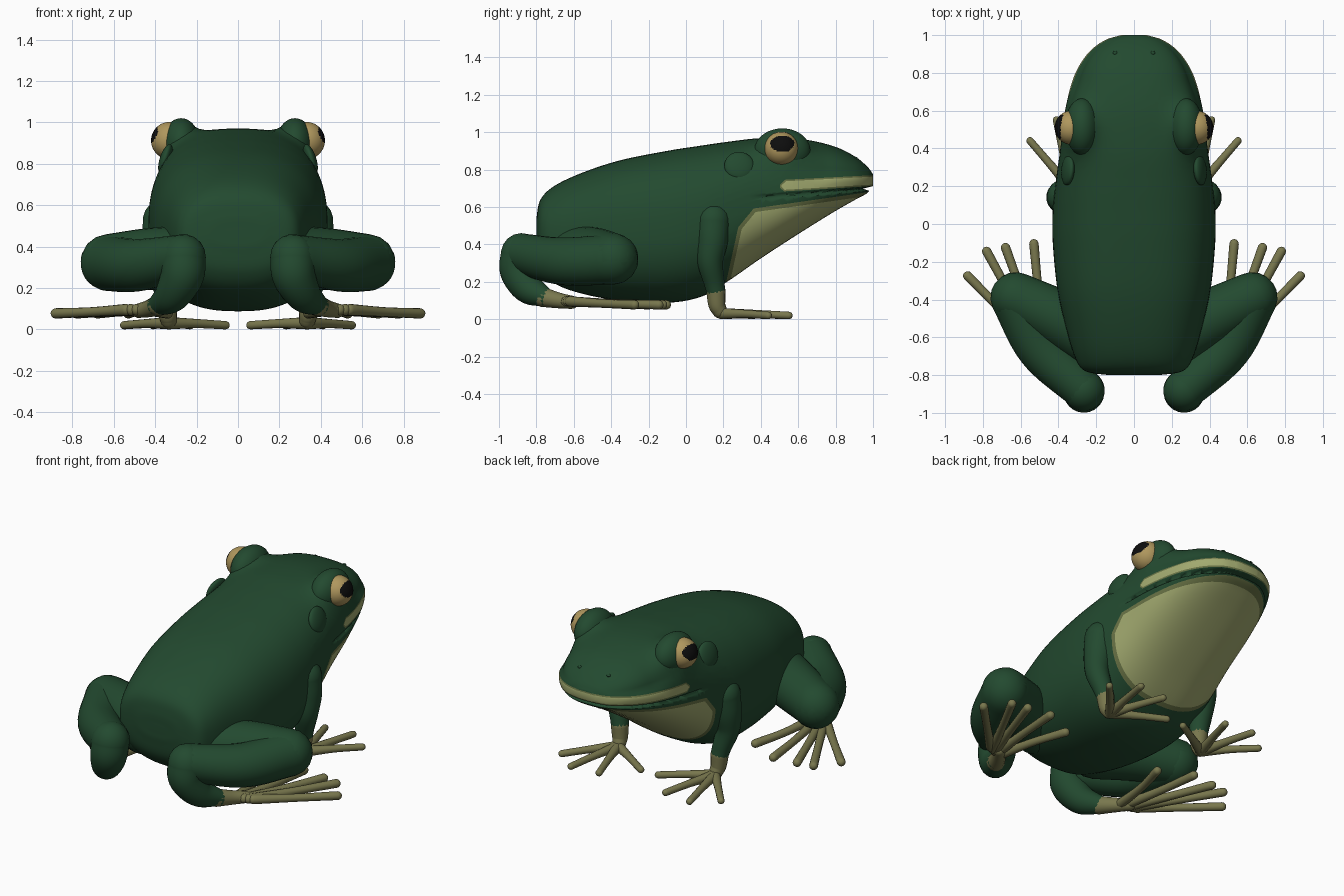
import bpy, bmesh, math
from mathutils import Vector, Quaternion

if "Cube" in bpy.data.objects:
    bpy.data.objects.remove(bpy.data.objects["Cube"])


def material(name, rgb):
    m = bpy.data.materials.new(name)
    m.diffuse_color = (*rgb, 1)
    m.use_nodes = True
    m.node_tree.nodes["Principled BSDF"].inputs["Base Color"].default_value = m.diffuse_color
    return m


GREEN = material("dark green skin", (0.0165, 0.068, 0.029))
BELLY = material("pale olive throat", (0.36, 0.40, 0.16))
EDGE = material("olive border", (0.14, 0.17, 0.06))
FEET = material("olive feet", (0.19, 0.185, 0.075))
GOLD = material("gold eye", (0.43, 0.31, 0.11))
BLACK = material("black pupil", (0.004, 0.004, 0.004))


def finish(name, bm, mats, mirror=False):
    bmesh.ops.recalc_face_normals(bm, faces=bm.faces)
    for f in bm.faces:
        f.smooth = True
    me = bpy.data.meshes.new(name)
    bm.to_mesh(me)
    bm.free()
    for m in mats:
        me.materials.append(m)
    ob = bpy.data.objects.new(name, me)
    bpy.context.collection.objects.link(ob)
    if mirror:
        ob.modifiers.new("Mirror", 'MIRROR').use_mirror_merge = False
    return ob


def spline(pts, steps):
    """Catmull-Rom through points of any dimension."""
    p = [Vector(q) for q in pts]
    p = [p[0] * 2 - p[1]] + p + [p[-1] * 2 - p[-2]]
    out = []
    for i in range(1, len(p) - 2):
        a, b, c, d = p[i - 1:i + 3]
        for k in range(steps):
            t = k / steps
            out.append(0.5 * (2 * b + (c - a) * t + (2 * a - 5 * b + 4 * c - d) * t * t
                              + (3 * b - a - 3 * c + d) * t ** 3))
    return out + [p[-2]]


def loft(bm, rings):
    vs = [[bm.verts.new(c) for c in r] for r in rings]
    n = len(vs[0])
    for a, b in zip(vs, vs[1:]):
        for j in range(n):
            bm.faces.new((a[j], a[(j + 1) % n], b[(j + 1) % n], b[j]))
    bm.faces.new(vs[0][::-1])
    bm.faces.new(vs[-1])


def tube(bm, pts, sides=20, steps=8):
    """Round-ended limb along (x, y, z, radius) points."""
    path = spline(pts, steps)
    pos = [q.xyz for q in path]
    tan = [(pos[min(i + 1, len(pos) - 1)] - pos[max(i - 1, 0)]).normalized()
           for i in range(len(pos))]
    stations = [(pos[i], tan[i], path[i].w) for i in range(len(pos))]
    cap = [math.radians(a) for a in (80, 60, 40, 20)]
    r0, r1 = path[0].w, path[-1].w
    head = [(pos[0] - tan[0] * r0 * math.sin(a), tan[0], r0 * math.cos(a)) for a in cap]
    tail = [(pos[-1] + tan[-1] * r1 * math.sin(a), tan[-1], r1 * math.cos(a)) for a in cap[::-1]]
    side, prev, rings = tan[0].orthogonal().normalized(), tan[0], []
    for c, t, r in head + stations + tail:
        side = prev.rotation_difference(t) @ side
        prev = t
        rings.append([c + Quaternion(t, 2 * math.pi * j / sides) @ side * r for j in range(sides)])
    loft(bm, rings)


def limb(name, paths, mat, sides=20):
    bm = bmesh.new()
    for p in paths:
        tube(bm, p, sides)
    return finish(name, bm, [mat], True)


def ball(name, centre, radii, mats, rot=(0, 0, 0), rule=None):
    bm = bmesh.new()
    bmesh.ops.create_uvsphere(bm, u_segments=64, v_segments=40, radius=1)
    for v in bm.verts:
        e = Vector(a * b for a, b in zip(v.co, radii))
        v.co = Quaternion((0, 1, 0), rot[1]) @ (Quaternion((0, 0, 1), rot[2]) @ e) + Vector(centre)
    if rule:
        for f in bm.faces:
            f.material_index = rule(f.calc_center_median())
    return finish(name, bm, mats, True)


# Lines in the side view (y, z): used to cut and colour the skin
class Line:
    def __init__(self, a, b, shift=0.0):
        self.no = Vector((0, a[1] - b[1], b[0] - a[0])).normalized()
        self.co = Vector((0, *a)) + self.no * shift

    def d(self, p):
        return (p - self.co).dot(self.no)

    def cut(self, bm):
        faces = [f for f in bm.faces if f.calc_center_median().y > 0.15]
        geom = faces + list({e for f in faces for e in f.edges}) + list({v for f in faces for v in f.verts})
        bmesh.ops.bisect_plane(bm, geom=geom, dist=1e-4, plane_co=self.co, plane_no=self.no)


# Body and head: sections of y, bottom, top, half width
sections = [(-0.80, .44, .48, .06), (-0.797, .38, .56, .16), (-0.775, .275, .645, .265),
            (-0.70, .19, .715, .315),
            (-0.55, .135, .785, .36), (-0.35, .10, .85, .405), (-0.10, .088, .90, .43),
            (0.08, .12, .928, .43), (0.22, .20, .948, .415), (0.40, .325, .968, .39),
            (0.60, .455, .965, .365), (0.78, .567, .928, .318), (0.90, .636, .872, .247),
            (0.97, .675, .815, .16), (1.0, .715, .775, .07)]
rings = []
for y, lo, hi, w in spline(sections, 7):
    ring = []
    for j in range(72):
        a = 2 * math.pi * j / 72
        c, s = math.cos(a), math.sin(a)
        x = math.copysign(abs(c) ** 0.8, c) * w
        z = (lo + hi) / 2 + math.copysign(abs(s) ** 0.8, s) * (hi - lo) / 2
        # snout narrower above the lip
        t = min(1, max(0, (z - 0.755) / 0.035)) * min(1, max(0, (y - 0.55) / 0.2))
        x *= 1 - 0.09 * t
        # raised brow over each eye
        k = min(1, max(0, (z - 0.74) / 0.12))
        z += 0.115 * k * math.exp(-((abs(x) - 0.30) / 0.085) ** 2 - ((y - 0.52) / 0.12) ** 2)
        ring.append((x, y, z))
    rings.append(ring)
bm = bmesh.new()
loft(bm, rings)

throat = [((.35, .590), (.98, .680)), ((.215, .20), (.29, .54)), ((.27, .48), (.37, .602))]
lip = [((1, .712), (.5, .682)), ((.52, .745), (1, .770)), ((.502, 0), (.502, 1)),
       ((.502, .718), (.535, .75)), ((.53, .678), (.502, .704))]
mouth = ((.5, .660), (1, .699))
for a, b in throat:
    Line(a, b).cut(bm)
    Line(a, b, -0.02).cut(bm)
for a, b in lip:
    Line(a, b).cut(bm)
    Line(a, b, -0.008).cut(bm)
for h in (-0.012, 0, 0.012):
    Line(*mouth, h).cut(bm)

for f in bm.faces:
    p = f.calc_center_median()
    if p.y < 0.15:
        continue
    for poly, width in ((throat, 0.02), (lip, 0.008)):
        d = max(Line(a, b).d(p) for a, b in poly)
        if d < 0:
            f.material_index = 1 if d < -width else 2
# mouth groove pressed inwards
groove = Line(*mouth)
for v in bm.verts:
    depth = 1 - abs(groove.d(v.co)) / 0.012
    if v.co.y > 0.36 and depth > 0:
        k = 0.09 * depth * min(1, (v.co.y - 0.36) / 0.12)
        v.co.x *= 1 - k
        v.co.y += (0.5 - v.co.y) * k if v.co.y > 0.5 else 0
finish("body", bm, [GREEN, BELLY, EDGE])


# Eyes, brows, eardrums and nostrils
def pupil(p):
    return int(p.x > 0.33 and ((p.y - .515) / .064) ** 2 + ((p.z - .938) / .043) ** 2 < 1)


ball("eye", (0.33, 0.51, 0.912), (0.09, 0.09, 0.09), [GOLD, BLACK], rule=pupil)
ball("brow", (0.275, 0.515, 0.90), (0.09, 0.15, 0.12), [GREEN])
ball("eardrum", (0.350, 0.285, 0.82), (0.028, 0.08, 0.077), [GREEN], rot=(0, -0.3, 0.08))
ball("nostril", (0.10, 0.905, 0.860), (0.012, 0.012, 0.008), [GREEN])

# Front legs
limb("front_leg", [[(.365, .145, .53, .095), (.38, .14, .42, .085), (.38, .13, .31, .07),
                    (.355, .15, .20, .056), (.345, .16, .15, .051)]], GREEN)
palm = (.335, .19, .03, .03)
limb("front_foot", [[(.345, .16, .15, .052), (.34, .165, .08, .046), (.335, .18, .045, .04)]]
     + [[palm, ((x + .335) / 2, (y + .19) / 2, .028, .022), (x, y, .02, .02)]
        for x, y in ((.55, .44), (.41, .55), (.23, .53), (.06, .36))], FEET, 14)

# Hind legs: thigh, shank folded back, heel turning down to the foot
limb("thigh", [[(.22, -.60, .34, .16), (.42, -.49, .34, .15), (.625, -.39, .325, .135)]], GREEN, 28)
limb("shank", [[(.625, -.39, .32, .135), (.49, -.66, .31, .127), (.265, -.88, .35, .108)]], GREEN, 28)
limb("heel", [[(.265, -.88, .35, .11), (.27, -.89, .26, .105), (.32, -.84, .165, .085),
               (.39, -.75, .115, .05)]], GREEN, 28)
toes = ((.34, -.20), (.53, -.105), (.68, -.125), (.78, -.145), (.88, -.275))
limb("hind_foot", [[(.38, -.765, .118, .053), (.43, -.68, .10, .042), (.48, -.61, .09, .035)]]
     + [[(.44 + .025 * i, -.66 + .01 * i, .095, .028),
         ((.46 + .02 * i + x) / 2, (-.62 + y) / 2, .084, .023), (x, y, .077, .025)]
        for i, (x, y) in enumerate(toes)], FEET, 14)
